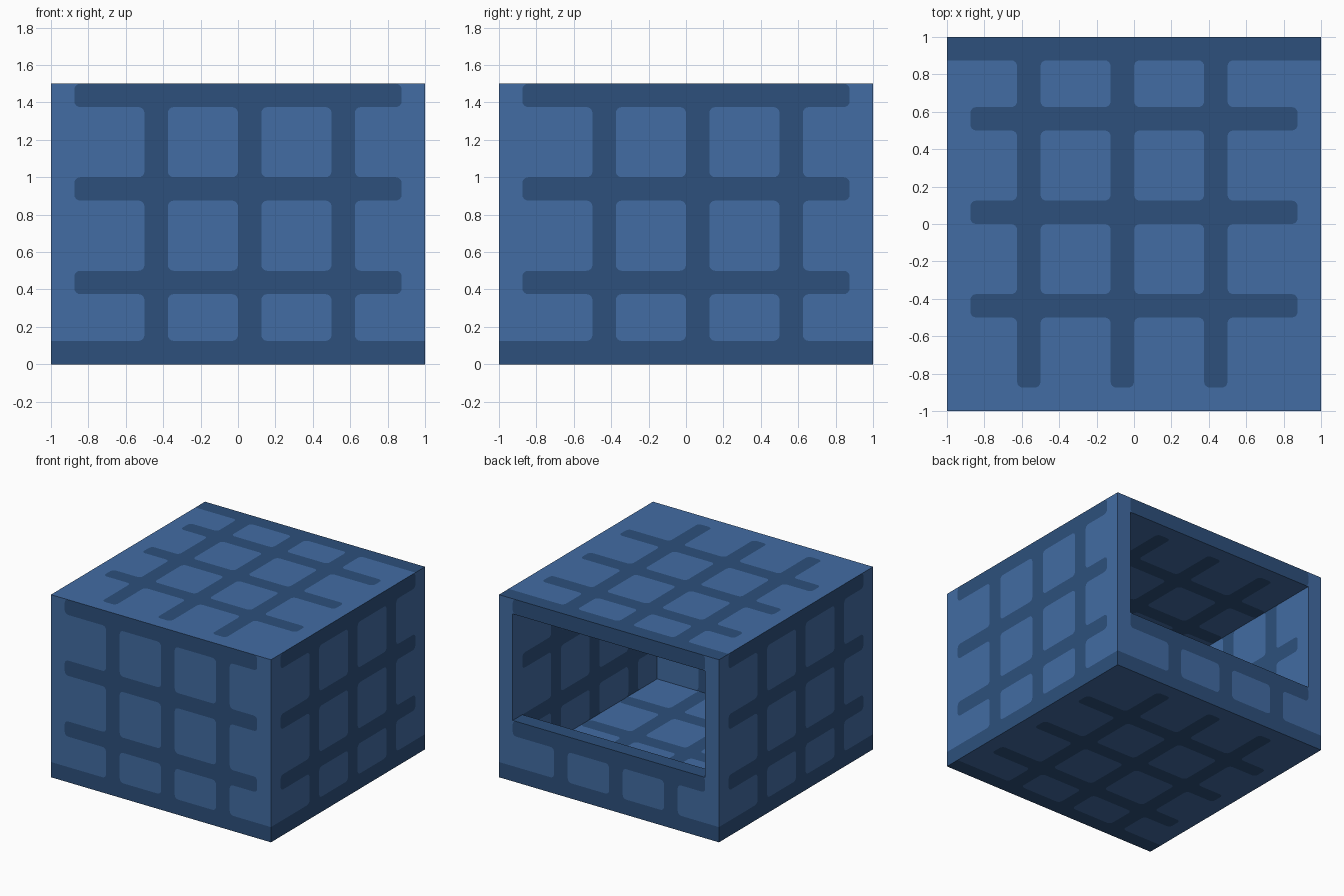
import bpy, bmesh, math
from mathutils import Vector

cube = bpy.data.objects.get("Cube")
if cube:
    bpy.data.objects.remove(cube, do_unlink=True)


def material(name, rgb):
    lin = [((c / 255 + 0.055) / 1.055) ** 2.4 for c in rgb] + [1]
    m = bpy.data.materials.new(name)
    m.use_nodes = True
    m.diffuse_color = lin
    m.node_tree.nodes["Principled BSDF"].inputs["Base Color"].default_value = lin
    return m


MATS = [material("light_blue", (66, 108, 163)), material("dark_blue", (45, 80, 124))]

# The lattice lives on a 16 x 16 unit tile; one unit is 0.125
BARS = (4, 8, 12)
R = 0.25  # corner rounding in tile units
UP = Vector((0, 0, 1))


def is_bar(u, v):
    u, v = math.floor(u), math.floor(v)
    return v == 15 or (v in BARS and 1 <= u < 15) or (u in BARS and v >= 1)


def cuts(lo, hi):
    edges = [1, 15] + [b + k for b in BARS for k in (0, 1)]
    lines = {lo, hi} | {e + k for e in edges for k in (-R, 0, R)}
    return sorted(c for c in lines if lo <= c <= hi)


def rounded_corner(u0, u1, v0, v1, dark):
    """Return the corner of this small cell that is rounded off, if any."""
    if u1 - u0 > R + 1e-6 or v1 - v0 > R + 1e-6:
        return None
    for cu, ou in ((u0, u1), (u1, u0)):
        for cv, ov in ((v0, v1), (v1, v0)):
            if cu % 1 or cv % 1 or not (0 < cu < 16 and 0 < cv < 16):
                continue
            nu, nv = 2 * cu - (cu + ou) / 2, 2 * cv - (cv + ov) / 2
            mu, mv = (cu + ou) / 2, (cv + ov) / 2
            if all(is_bar(*p) != dark for p in ((nu, mv), (mu, nv), (nu, nv))):
                return cu, cv, ou, ov
    return None


def add_panel(bm, place, normal, u_lo, u_hi, v_lo, v_hi):
    """Flat panel cut into bar and pane faces with rounded corners."""
    def face(points, dark):
        f = bm.faces.new([bm.verts.new(place(u, v)) for u, v in points])
        f.normal_update()
        if f.normal.dot(normal) < 0:
            f.normal_flip()
        f.material_index = int(dark)

    us, vs = cuts(u_lo, u_hi), cuts(v_lo, v_hi)
    for u0, u1 in zip(us, us[1:]):
        for v0, v1 in zip(vs, vs[1:]):
            dark = is_bar((u0 + u1) / 2, (v0 + v1) / 2)
            corner = rounded_corner(u0, u1, v0, v1, dark)
            if corner is None:
                face([(u0, v0), (u1, v0), (u1, v1), (u0, v1)], dark)
                continue
            cu, cv, ou, ov = corner
            arc = [(ou + (cu - ou) * math.cos(a), ov + (cv - ov) * math.sin(a))
                   for a in (i * math.pi / 8 for i in range(5))]
            face([(ou, ov)] + arc, dark)
            face([(cu, cv)] + arc[::-1], not dark)


def side(normal, dist):
    """Upright panel seen along its normal; tile row 16 is the ground."""
    n = Vector(normal)
    right = UP.cross(n)
    return (lambda u, v: n * dist + right * (u / 8 - 1) + UP * (2 - v / 8)), n


def facing_up(z):
    return (lambda u, v: Vector((1 - u / 8, v / 8 - 1, z))), UP


def facing_down(z):
    return (lambda u, v: Vector((1 - u / 8, 1 - v / 8, z))), -UP


def build(name, panels):
    bm = bmesh.new()
    for (place, normal), *areas in panels:
        for area in areas:
            add_panel(bm, place, normal, *area)
    bmesh.ops.remove_doubles(bm, verts=bm.verts, dist=1e-4)
    mesh = bpy.data.meshes.new(name)
    bm.to_mesh(mesh)
    bm.free()
    for m in MATS:
        mesh.materials.append(m)
    bpy.context.collection.objects.link(bpy.data.objects.new(name, mesh))


OUTER = (0, 16, 4, 16)
INNER = (1, 15, 5, 15)
FRONT, BACK, LEFT, RIGHT = (0, -1, 0), (0, 1, 0), (1, 0, 0), (-1, 0, 0)

# Closed walls, each with an outer and an inner skin; side walls add the door jamb
build("front_wall", [(side(FRONT, 1), OUTER), (side(BACK, -0.875), INNER)])
build("left_wall", [(side(LEFT, 1), OUTER),
                    (side(RIGHT, -0.875), INNER, (0, 1, 5, 12))])
build("right_wall", [(side(RIGHT, 1), OUTER),
                     (side(LEFT, -0.875), INNER, (15, 16, 5, 12))])

# Back wall: frame around the opening, with a sill
build("back_wall", [
    (side(BACK, 1), (0, 16, 4, 5), (0, 1, 5, 12), (15, 16, 5, 12), (0, 16, 12, 16)),
    (side(FRONT, -0.875), (1, 15, 12, 15)),
    (facing_up(0.5), (1, 15, 15, 16))])

# Roof with ceiling, base with inner floor
build("roof", [(facing_up(1.5), (0, 16, 0, 16)), (facing_down(1.375), (1, 15, 0, 15))])
build("base", [(facing_down(0), (0, 16, 0, 16)), (facing_up(0.125), (1, 15, 1, 15))])
